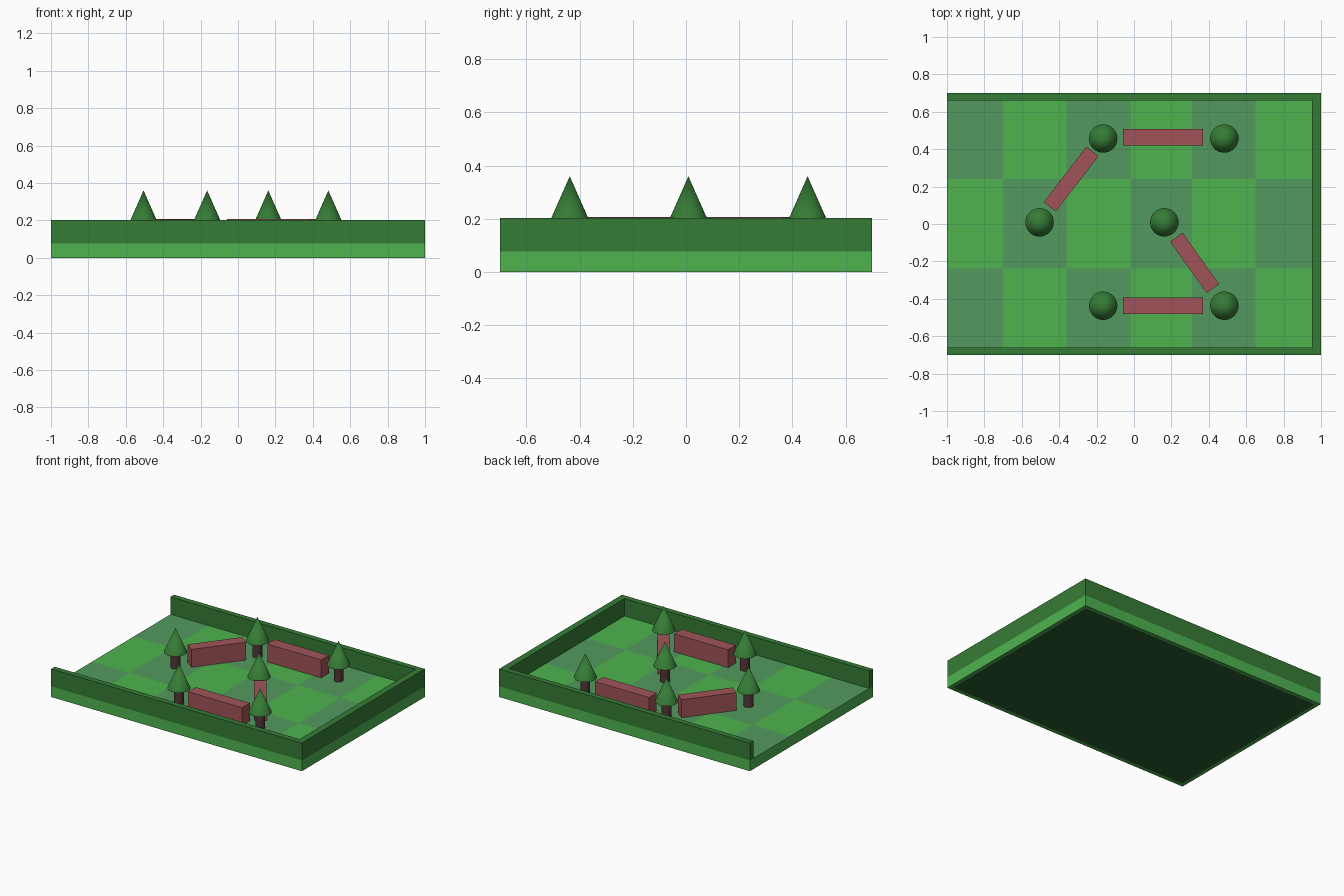
import bpy, bmesh, math

if "Cube" in bpy.data.objects:
    bpy.data.objects.remove(bpy.data.objects["Cube"])

FLOOR = 0.077


def mat(name, rgb):
    m = bpy.data.materials.new(name)
    lin = [((c / 255 + 0.055) / 1.055) ** 2.4 for c in rgb]
    m.diffuse_color = (*lin, 1)
    m.use_nodes = True
    m.node_tree.nodes["Principled BSDF"].inputs["Base Color"].default_value = m.diffuse_color
    return m


GRASS = mat("bright_grass", (78, 180, 80))
MUTED = mat("muted_grass", (82, 154, 94))
HEDGE = mat("hedge_green", (54, 124, 54))
UNDER = mat("underside_green", (42, 92, 46))
LEAF = mat("leaf_green", (54, 124, 54))
BARK = mat("bark", (84, 54, 56))
BRICK = mat("brick_red", (160, 84, 88))


def finish(bm, name, *mats):
    me = bpy.data.meshes.new(name)
    bm.normal_update()
    bm.to_mesh(me)
    bm.free()
    for m in mats:
        me.materials.append(m)
    ob = bpy.data.objects.new(name, me)
    bpy.context.collection.objects.link(ob)
    return ob


def block(name, center, length, width, z0, z1, angle, material):
    bm = bmesh.new()
    bmesh.ops.create_cube(bm, size=1)
    ob = finish(bm, name, material)
    ob.scale = (length, width, z1 - z0)
    ob.location = (*center, (z0 + z1) / 2)
    ob.rotation_euler.z = math.radians(angle)
    return ob


def cone(name, xy, r0, r1, z0, z1, material):
    bpy.ops.mesh.primitive_cone_add(vertices=32, radius1=r0, radius2=r1, depth=z1 - z0,
                                    location=(*xy, (z0 + z1) / 2))
    ob = bpy.context.object
    ob.name = name
    ob.data.materials.append(material)
    bpy.ops.object.shade_smooth_by_angle(angle=math.radians(40))


# base slab: green sides, underside with a narrow border, open on top for the tiles
bm = bmesh.new()
bmesh.ops.create_cube(bm, size=1)
for v in bm.verts:
    v.co = (v.co.x * 2, v.co.y * 1.4, (v.co.z + 0.5) * FLOOR)
bm.normal_update()
top = [f for f in bm.faces if f.normal.z > 0.5]
bottom = [f for f in bm.faces if f.normal.z < -0.5]
bmesh.ops.delete(bm, geom=top, context='FACES_ONLY')
bmesh.ops.inset_region(bm, faces=bottom, thickness=0.04)
bottom[0].material_index = 1
finish(bm, "base", GRASS, UNDER)

# checkered floor
xs = [-1, -0.70, -0.36, -0.02, 0.31, 0.65, 1]
ys = [-0.7, -0.237, 0.24, 0.7]
bm = bmesh.new()
grid = [[bm.verts.new((x, y, FLOOR)) for y in ys] for x in xs]
for i in range(6):
    for j in range(3):
        f = bm.faces.new((grid[i][j], grid[i + 1][j], grid[i + 1][j + 1], grid[i][j + 1]))
        f.material_index = (i + j + 1) % 2
finish(bm, "checkered_floor", GRASS, MUTED)

# U-shaped boundary wall, open on the left
outline = [(-1, -0.7), (1, -0.7), (1, 0.7), (-1, 0.7),
           (-1, 0.66), (0.953, 0.66), (0.953, -0.66), (-1, -0.66)]
bm = bmesh.new()
face = bm.faces.new([bm.verts.new((x, y, FLOOR)) for x, y in outline])
ext = bmesh.ops.extrude_face_region(bm, geom=[face])
bmesh.ops.translate(bm, vec=(0, 0, 0.203 - FLOOR),
                    verts=[g for g in ext["geom"] if isinstance(g, bmesh.types.BMVert)])
bmesh.ops.recalc_face_normals(bm, faces=bm.faces)
finish(bm, "boundary_wall", HEDGE)

# brick barriers
barriers = [((0.155, 0.463), 0.43, 0), ((0.155, -0.438), 0.43, 0),
            ((-0.336, 0.24), 0.375, 52.5), ((0.324, -0.208), 0.337, -54.5)]
for i, (c, length, a) in enumerate(barriers):
    block(f"barrier_{i + 1}", c, length, 0.088 if a == 0 else 0.082, FLOOR, 0.206, a, BRICK)

# trees: trunk plus conical crown
trees = [(-0.165, 0.457), (0.483, 0.457), (-0.505, 0.009),
         (0.162, 0.009), (-0.165, -0.437), (0.483, -0.437)]
for i, p in enumerate(trees):
    cone(f"trunk_{i + 1}", p, 0.032, 0.032, FLOOR, 0.19, BARK)
    cone(f"crown_{i + 1}", p, 0.076, 0, 0.188, 0.36, LEAF)
